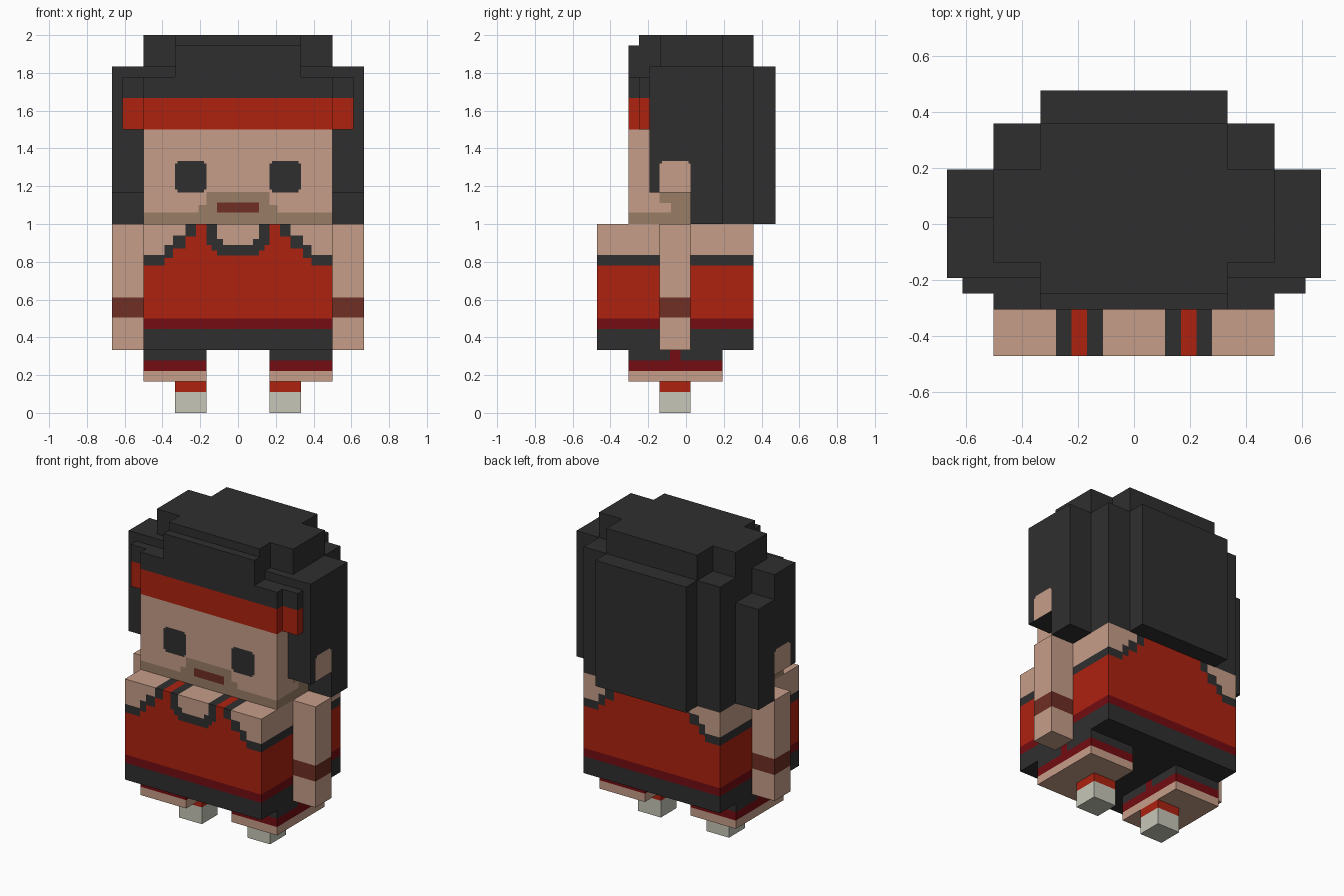
import bpy, bmesh
from mathutils import Vector

if "Cube" in bpy.data.objects:
    bpy.data.objects.remove(bpy.data.objects["Cube"])


def linear(c):
    c /= 255
    return c / 12.92 if c <= 0.04045 else ((c + 0.055) / 1.055) ** 2.4


def material(name, r, g, b):
    m = bpy.data.materials.new(name)
    m.use_nodes = True
    col = (linear(r), linear(g), linear(b), 1)
    m.diffuse_color = col
    bsdf = m.node_tree.nodes["Principled BSDF"]
    bsdf.inputs["Base Color"].default_value = col
    bsdf.inputs["Roughness"].default_value = 0.9
    return m


SKIN = material("skin", 198, 157, 136)
BLACK = material("charcoal", 47, 47, 47)
RED = material("red", 174, 34, 16)
DARK_RED = material("dark red", 115, 12, 17)
BROWN = material("red brown", 110, 46, 36)
BEARD = material("stubble", 153, 125, 102)
WHITE = material("off white", 198, 198, 185)


def block(name, x, y, z, base, paint=()):
    """Box cut along the borders of its paint regions.
    A region is (material, |x| range, y range, z range, facing); None means all."""
    lo = Vector((min(x), y[0], z[0]))
    hi = Vector((max(x), y[1], z[1]))
    bm = bmesh.new()
    bmesh.ops.create_cube(bm, size=1)
    for v in bm.verts:
        v.co = Vector(((lo[i] + hi[i]) / 2 + v.co[i] * (hi[i] - lo[i]) for i in range(3)))
    # cut at every region border
    for axis in range(3):
        cuts = set()
        for region in paint:
            for c in region[1 + axis] or ():
                cuts.update((c, -c) if axis == 0 else (c,))
        for c in sorted(cuts):
            if lo[axis] + 0.003 < c < hi[axis] - 0.003:
                co, no = Vector(), Vector()
                co[axis], no[axis] = c, 1
                bmesh.ops.bisect_plane(bm, geom=bm.verts[:] + bm.edges[:] + bm.faces[:],
                                       plane_co=co, plane_no=no)
    bm.normal_update()
    # later regions paint over earlier ones
    mats = [base]
    for f in bm.faces:
        c = f.calc_center_median()
        pos = (abs(c.x), c.y, c.z)
        axis = max(range(3), key=lambda i: abs(f.normal[i]))
        facing = ("+" if f.normal[axis] > 0 else "-") + "xyz"[axis]
        for mat, *ranges, side in paint:
            if side and side not in facing:
                continue
            if all(r is None or r[0] - 0.003 <= p <= r[1] + 0.003 for r, p in zip(ranges, pos)):
                if mat not in mats:
                    mats.append(mat)
                f.material_index = mats.index(mat)
    me = bpy.data.meshes.new(name)
    bm.to_mesh(me)
    bm.free()
    for m in mats:
        me.materials.append(m)
    ob = bpy.data.objects.new(name, me)
    bpy.context.collection.objects.link(ob)
    return ob


# torso with vest, trim and shorts
vest = [
    (BLACK, None, None, (0.333, 0.445), None),
    (DARK_RED, None, None, (0.445, 0.5), None),
    (SKIN, None, None, (0.833, 1.0), "x"),
    (BLACK, None, None, (0.78, 0.833), "x"),
    (SKIN, None, None, None, "+z"),
    (RED, (0.167, 0.222), None, None, "+z"),
    (BLACK, (0.111, 0.167), None, None, "+z"),
    (BLACK, (0.222, 0.278), None, None, "+z"),
]
# stepped arm openings, front and back
for x0, x1, z0, z1 in ((0.39, 0.5, 0.78, 0.833), (0.345, 0.39, 0.82, 0.89),
                       (0.278, 0.345, 0.87, 0.94), (0.222, 0.278, 0.935, 1.0)):
    vest += [(SKIN, (x0, x1), None, (z1, 1.0), "y"), (BLACK, (x0, x1), None, (z0, z1), "y")]
# neckline
vest += [
    (BLACK, (0.111, 0.167), None, (0.89, 1.0), "-y"),
    (BLACK, (0, 0.14), None, (0.86, 0.92), "-y"),
    (BLACK, (0, 0.111), None, (0.835, 0.89), "-y"),
    (SKIN, (0, 0.111), None, (0.92, 1.0), "-y"),
    (SKIN, (0, 0.08), None, (0.89, 1.0), "-y"),
]
block("torso", (-0.5, 0.5), (-0.47, 0.358), (0.333, 1.0), RED, vest)

# head with headband, eyes, stubble and mouth
face = [
    (BLACK, None, None, (1.667, 1.778), None),
    (RED, None, None, (1.5, 1.667), None),
    (BEARD, None, (-0.305, -0.08), (1.0, 1.06), "x"),
    (BEARD, None, (-0.08, 0.025), (1.0, 1.167), "x"),
    (BEARD, None, (-0.14, -0.08), (1.115, 1.167), "x"),
    (BEARD, None, None, (1.0, 1.06), "-y"),
    (BEARD, (0, 0.167), None, (1.0, 1.167), "-y"),
    (BEARD, (0.167, 0.21), None, (1.06, 1.1), "-y"),
    (BROWN, (0, 0.11), None, (1.06, 1.11), "-y"),
    (BLACK, (0.167, 0.333), None, (1.182, 1.32), "-y"),
    (BLACK, (0.18, 0.32), None, (1.17, 1.333), "-y"),
]
block("head", (-0.5, 0.5), (-0.305, 0.025), (1.0, 1.778), SKIN, face)

# hair blocks: x half width, y range, z range
for name, w, y, z in (
        ("hair_rear", 0.5, (0.025, 0.358), (1.0, 1.833)),
        ("hair_back_panel", 0.333, (0.358, 0.475), (1.0, 1.833)),
        ("hair_middle", 0.5, (-0.192, 0.025), (1.778, 1.833)),
        ("hair_crown_wide", 0.5, (-0.137, 0.195), (1.833, 2.0)),
        ("hair_crown_long", 0.333, (-0.248, 0.358), (1.778, 2.0)),
        ("hair_fringe", 0.333, (-0.305, -0.248), (1.778, 1.945))):
    block(name, (-w, w), y, z, BLACK)

# paired parts
ear = [
    (SKIN, None, (-0.14, 0.025), (1.167, 1.32), "x"),
    (SKIN, None, (-0.127, 0.012), (1.32, 1.333), "x"),
]
wrist = [(BROWN, None, None, (0.505, 0.61), None)]
knot = [(RED, None, None, (1.5, 1.667), None)]
shorts = [
    (BLACK, None, None, (0.278, 0.333), None),
    (DARK_RED, None, None, (0.222, 0.278), None),
    (DARK_RED, None, (-0.085, -0.03), (0.278, 0.333), "x"),
]
sock = [(RED, None, None, (0.111, 0.167), None)]

for side, s in (("left", 1), ("right", -1)):
    outer = (0.5 * s, 0.667 * s)
    block(side + "_side_hair", outer, (-0.192, 0.025), (1.167, 1.833), BLACK, ear)
    # the rear lock is shorter on one side
    block(side + "_rear_lock", outer, (0.025, 0.195),
          (1.0, 1.833 if s > 0 else 1.667), BLACK)
    block(side + "_headband_end", (0.5 * s, 0.611 * s), (-0.248, -0.192),
          (1.5, 1.778), BLACK, knot)
    block(side + "_arm", outer, (-0.14, 0.025), (0.333, 1.0), SKIN, wrist)
    block(side + "_leg", (0.167 * s, 0.5 * s), (-0.305, 0.192), (0.167, 0.333), SKIN, shorts)
    block(side + "_foot", (0.167 * s, 0.333 * s), (-0.14, 0.025), (0, 0.167), WHITE, sock)
